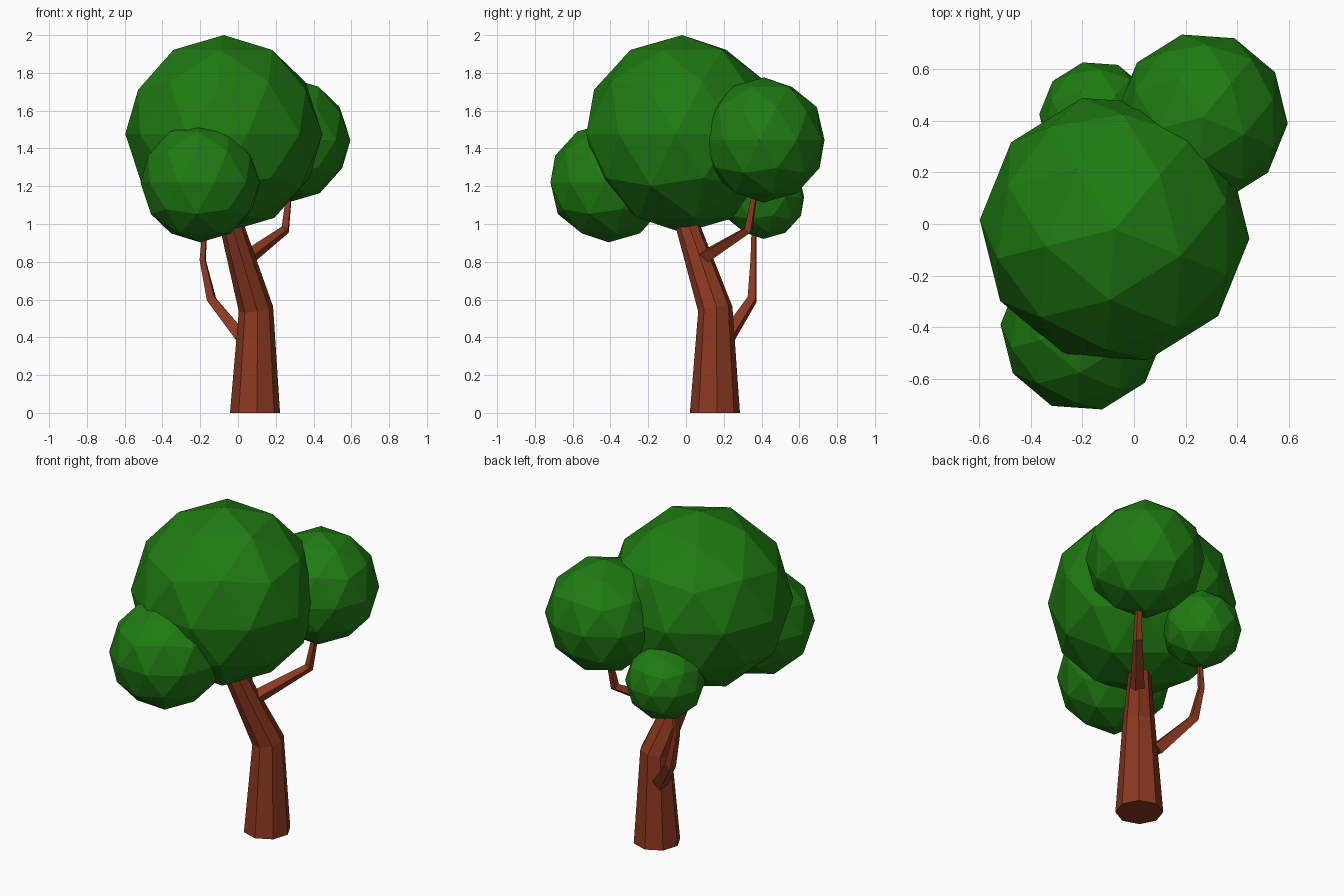
import bpy, bmesh, math
from mathutils import Vector, Matrix

if "Cube" in bpy.data.objects:
    bpy.data.objects.remove(bpy.data.objects["Cube"])


def material(name, color):
    m = bpy.data.materials.new(name)
    m.diffuse_color = (*color, 1)
    m.use_nodes = True
    m.node_tree.nodes["Principled BSDF"].inputs["Base Color"].default_value = m.diffuse_color
    return m


bark = material("bark", (0.26, 0.04, 0.014))
leaf = material("leaf", (0.014, 0.2, 0.006))


def finish(name, bm, mat):
    bmesh.ops.recalc_face_normals(bm, faces=bm.faces)
    me = bpy.data.meshes.new(name)
    bm.to_mesh(me)
    bm.free()
    me.materials.append(mat)
    ob = bpy.data.objects.new(name, me)
    bpy.context.collection.objects.link(ob)


def limb(name, path, sides, phase=0.0, flat_base=False):
    """Tapered, capped tube through (x, y, z, radius) points."""
    bm = bmesh.new()
    pts = [Vector(p[:3]) for p in path]
    rings = []
    for i, p in enumerate(pts):
        d = Vector()
        if i > 0:
            d += (p - pts[i - 1]).normalized()
        if i < len(pts) - 1:
            d += (pts[i + 1] - p).normalized()
        if i == 0 and flat_base:
            d = Vector((0, 0, 1))
        q = Vector((0, 0, 1)).rotation_difference(d.normalized())
        ring = []
        for k in range(sides):
            a = phase + math.tau * k / sides
            ring.append(bm.verts.new(p + q @ Vector((math.cos(a), math.sin(a), 0)) * path[i][3]))
        rings.append(ring)
    for a, b in zip(rings, rings[1:]):
        for k in range(sides):
            n = (k + 1) % sides
            bm.faces.new((a[k], a[n], b[n], b[k]))
    bm.faces.new(rings[0][::-1])
    bm.faces.new(rings[-1])
    finish(name, bm, bark)


def foliage(name, centre, radius):
    bm = bmesh.new()
    turn = Matrix.Translation(centre) @ Matrix.Rotation(math.radians(-22), 4, 'Z')
    bmesh.ops.create_icosphere(bm, subdivisions=2, radius=radius, matrix=turn)
    finish(name, bm, leaf)


# Trunk and its two branches
limb("trunk", [(0.09, 0.153, 0, 0.133), (0.095, 0.155, 0.55, 0.092),
               (-0.03, 0.012, 0.98, 0.064), (-0.06, -0.02, 1.1, 0.055)], 8, 0.08, True)
limb("right_branch", [(0.05, 0.09, 0.82, 0.042), (0.25, 0.33, 0.97, 0.027),
                      (0.275, 0.37, 1.2, 0.016)], 4, 0.6)
limb("left_branch", [(0.02, 0.22, 0.40, 0.045), (-0.14, 0.35, 0.60, 0.031),
                     (-0.187, 0.358, 0.81, 0.02), (-0.172, 0.36, 1.02, 0.014)], 4, 0.6)

# Leaf clumps
foliage("main_foliage", (-0.075, -0.02, 1.477), 0.523)
foliage("front_foliage", (-0.2, -0.41, 1.22), 0.317)
foliage("right_foliage", (0.265, 0.412, 1.445), 0.331)
foliage("back_foliage", (-0.145, 0.41, 1.143), 0.222)
